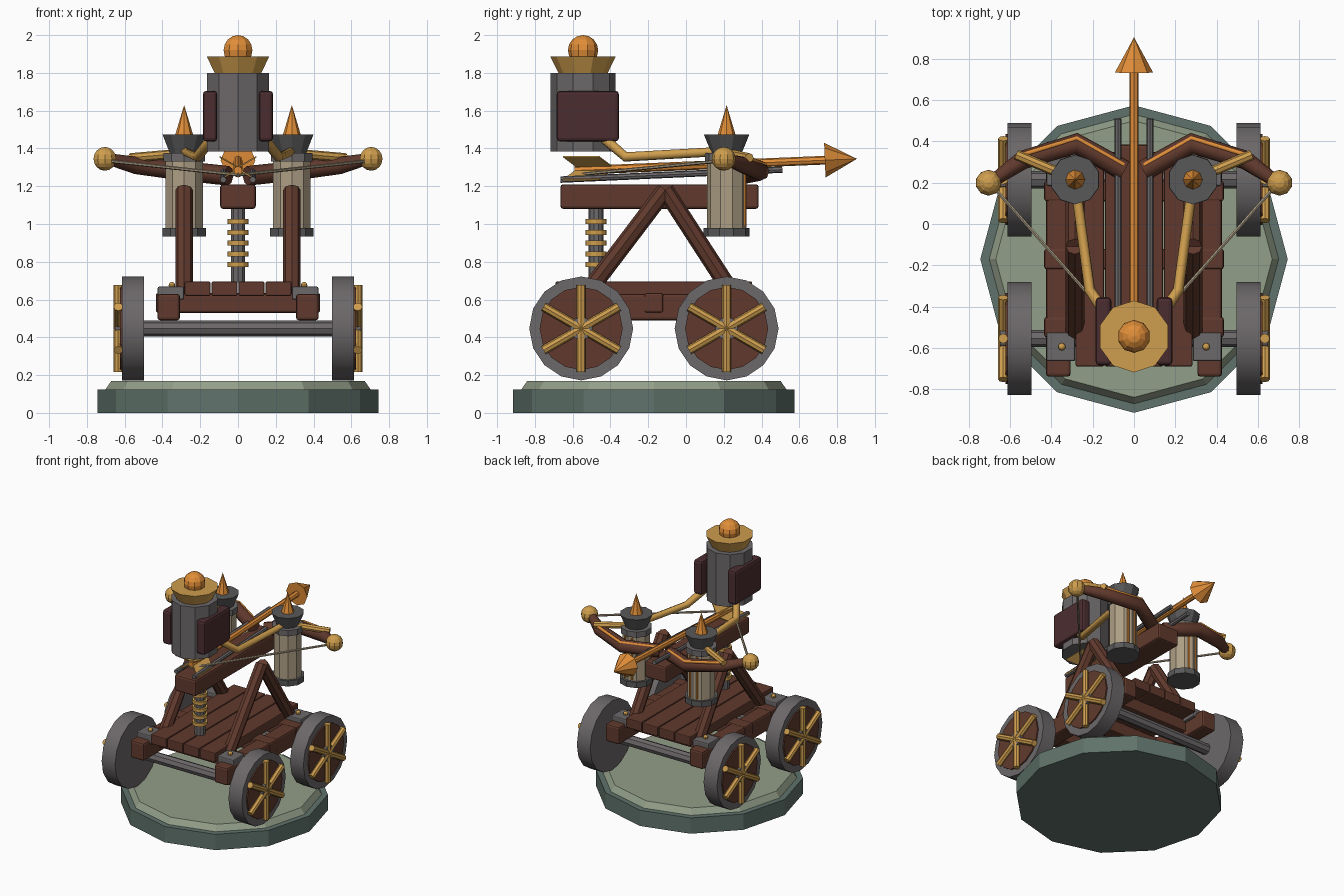
import bpy
import bmesh
from math import pi, sin, cos
from mathutils import Vector

cube = bpy.data.objects.get("Cube")
if cube:
    bpy.data.objects.remove(cube, do_unlink=True)


def material(name, rgb):
    m = bpy.data.materials.new(name)
    m.use_nodes = True
    m.diffuse_color = (*rgb, 1)
    m.node_tree.nodes["Principled BSDF"].inputs["Base Color"].default_value = (*rgb, 1)
    return m


WOOD = material("brown wood", (.12, .042, .026))
IRON = material("grey iron", (.15, .138, .142))
DARK = material("dark iron", (.10, .098, .10))
GOLD = material("gold brass", (.62, .34, .075))
ORANGE = material("orange copper", (.75, .27, .04))
BEIGE = material("beige cord", (.42, .345, .235))
MAROON = material("maroon leather", (.07, .026, .03))
STONE = material("dark green stone", (.115, .17, .145))
MOSS = material("pale green stone", (.29, .345, .25))


def finish(name, bm, mat):
    bmesh.ops.recalc_face_normals(bm, faces=bm.faces)
    mesh = bpy.data.meshes.new(name)
    bm.to_mesh(mesh)
    bm.free()
    mesh.materials.append(mat)
    ob = bpy.data.objects.new(name, mesh)
    bpy.context.collection.objects.link(ob)
    return ob


def smooth(ob):
    bpy.ops.object.select_all(action="DESELECT")
    ob.select_set(True)
    bpy.context.view_layer.objects.active = ob
    bpy.ops.object.shade_smooth_by_angle()


def box(name, mat, lo, hi, bevel=0.0):
    lo, hi = Vector(lo), Vector(hi)
    bm = bmesh.new()
    bmesh.ops.create_cube(bm, size=1)
    for v in bm.verts:
        v.co = (lo + hi) / 2 + v.co * (hi - lo)
    ob = finish(name, bm, mat)
    if bevel:
        mod = ob.modifiers.new("bevel", "BEVEL")
        mod.width, mod.segments = bevel, 2
    return ob


def rod(name, mat, a, b, r1, r2=None, sides=10):
    """Straight cylinder or cone from a to b."""
    a, b = Vector(a), Vector(b)
    bm = bmesh.new()
    bmesh.ops.create_cone(bm, cap_ends=True, segments=sides, radius1=r1,
                          radius2=r1 if r2 is None else r2, depth=(b - a).length)
    ob = finish(name, bm, mat)
    ob.location = (a + b) / 2
    if (b - a).normalized().z < 0.999:
        ob.rotation_euler = (b - a).to_track_quat("Z", "Y").to_euler()
    return ob


def ball(name, mat, at, r):
    bm = bmesh.new()
    bmesh.ops.create_uvsphere(bm, u_segments=10, v_segments=8, radius=r)
    ob = finish(name, bm, mat)
    ob.location = at
    return ob


def path(name, mat, points, radii):
    """Bent tube through the points, converted to a mesh."""
    cu = bpy.data.curves.new(name, "CURVE")
    cu.dimensions, cu.bevel_depth, cu.bevel_resolution = "3D", 1, 2
    cu.use_fill_caps = True
    sp = cu.splines.new("POLY")
    sp.points.add(len(points) - 1)
    for p, co, r in zip(sp.points, points, radii):
        p.co, p.radius = (*co, 1), r
    cu.materials.append(mat)
    ob = bpy.data.objects.new(name, cu)
    bpy.context.collection.objects.link(ob)
    bpy.ops.object.select_all(action="DESELECT")
    ob.select_set(True)
    bpy.context.view_layer.objects.active = ob
    bpy.ops.object.convert(target="MESH")


MID = -.17  # lengthwise centre of base and carriage

# Plinth
rod("plinth", STONE, (0, MID, 0), (0, MID, .125), .745, sides=12)
rod("plinth_top", MOSS, (0, MID, .12), (0, MID, .17), .705, .67, 12)

# Axles and wheels
for end, y in (("front", -.555), ("rear", .215)):
    rod(end + "_axle", IRON, (-.52, y, .447), (.52, y, .447), .042, sides=8)
    for s, side in ((1, "left"), (-1, "right")):
        tag = f"{end}_{side}_"
        smooth(rod(tag + "wheel", IRON, (s * .497, y, .447), (s * .614, y, .447), .275, sides=16))
        rod(tag + "wheel_disc", WOOD, (s * .6, y, .447), (s * .624, y, .447), .22, sides=16)
        rod(tag + "hub", IRON, (s * .6, y, .447), (s * .65, y, .447), .06, sides=12)
        for k in range(3):
            a = pi / 6 + k * pi / 3
            d = Vector((0, cos(a), sin(a))) * .23
            c = Vector((s * .634, y, .447))
            rod(f"{tag}spoke_{k}", GOLD, c - d, c + d, .024, sides=8)

# Carriage: rails, cross beams, planks, brackets
for s, side in ((1, "left"), (-1, "right")):
    x = s * .367
    box(side + "_rail", WOOD, (x - .06, -.74, .49), (x + .06, .40, .63), .015)
    for y in (-.595, .255):
        box(side + "_bracket", IRON, (s * .355 - .07, y - .07, .6), (s * .355 + .07, y + .07, .668), .008)
        ball(side + "_rivet", GOLD, (s * .35, y, .675), .018)
for y in (-.5, MID, .16):
    box("cross_beam", WOOD, (-.435, y - .05, .53), (.435, y + .05, .635), .012)
for k in range(4):
    x = (k - 1.5) * .143
    box(f"plank_{k}", WOOD, (x - .068, -.69, .62), (x + .068, .35, .695), .006)

# Support legs
for s, side in ((1, "left"), (-1, "right")):
    for y in (-.52, .24):
        rod(side + "_leg", WOOD, (s * .285, y, .64), (s * .285, -.11, 1.18), .046, sides=8)

# Spring post
rod("spring_post", IRON, (0, -.476, .69), (0, -.476, 1.1), .04)
for k in range(5):
    z = .785 + k * .057
    rod(f"spring_ring_{k}", GOLD, (0, -.476, z - .013), (0, -.476, z + .013), .056, sides=12)

# Stock and guide rails
box("stock", WOOD, (-.094, -.665, 1.08), (.094, .385, 1.21), .015)
for s in (1, -1):
    rod("guide_rail", IRON, (s * .078, -.665, 1.235), (s * .078, .51, 1.288), .017, sides=8)

# Bolt with head and fletching
rod("bolt_shaft", ORANGE, (0, -.59, 1.283), (0, .74, 1.338), .023, sides=8)
rod("bolt_head", ORANGE, (0, .735, 1.338), (0, .905, 1.345), .092, 0, 8)
for k in range(4):
    a = pi / 6 * (1, 5, 7, 11)[k]
    bm = bmesh.new()
    fin = [bm.verts.new((r * cos(a), y, 1.295 + r * sin(a)))
           for r, y in ((.01, -.58), (.01, -.39), (.115, -.46), (.115, -.65))]
    bm.faces.new(fin)
    ob = finish(f"fletching_{k}", bm, GOLD)
    ob.modifiers.new("thickness", "SOLIDIFY").thickness = .008

# Bow limbs, strings, canisters and struts
for s, side in ((1, "left"), (-1, "right")):
    limb = [(s * .05, .26, 1.255), (s * .28, .39, 1.28), (s * .54, .31, 1.31), (s * .69, .205, 1.345)]
    path(side + "_bow_limb", WOOD, limb, (.052, .052, .046, .03))
    path(side + "_limb_inlay", ORANGE, [(x, y + .026, z + .036) for x, y, z in limb[:3]],
         (.012, .012, .012))
    ball(side + "_bow_tip", GOLD, (s * .705, .2, 1.345), .063)
    rod(side + "_string", BEIGE, (s * .7, .2, 1.335), (0, -.59, 1.26), .009, sides=6)

    x, y = s * .285, .215

    def turned(part, mat, z1, z2, r1, r2=None, sides=10):
        rod(f"{side}_{part}", mat, (x, y, z1), (x, y, z2), r1, r2, sides)

    turned("canister_foot", DARK, .935, .98, .122)
    turned("canister", BEIGE, .98, 1.35, .104)
    turned("canister_lid", IRON, 1.33, 1.375, .115)
    turned("canister_cup", DARK, 1.37, 1.473, .078, .12)
    turned("canister_spike", ORANGE, 1.47, 1.63, .048, 0, 8)
    for dx in (-.03, .03):
        rod(side + "_canister_stripe", ORANGE, (x + dx, y + .096, .99), (x + dx, y + .096, 1.32),
            .008, sides=6)
    rod(side + "_strut", GOLD, (x, y, 1.375), (s * .57, .335, 1.35), .025, sides=8)
    path(side + "_arm", GOLD, [(x, .2, 1.385), (s * .215, -.32, 1.355), (s * .14, -.43, 1.45)],
         (.024, .026, .028))

# Central drum with collar, dome and side pads
C = -.545
rod("drum", IRON, (0, C, 1.385), (0, C, 1.8), .172)
rod("collar", GOLD, (0, C, 1.795), (0, C, 1.888), .128, .174)
ball("dome", ORANGE, (0, C, 1.92), .08)
for s, side in ((1, "left"), (-1, "right")):
    box(side + "_pad", MAROON, (s * .148 - .038, -.685, 1.437), (s * .148 + .038, -.355, 1.705), .018)
